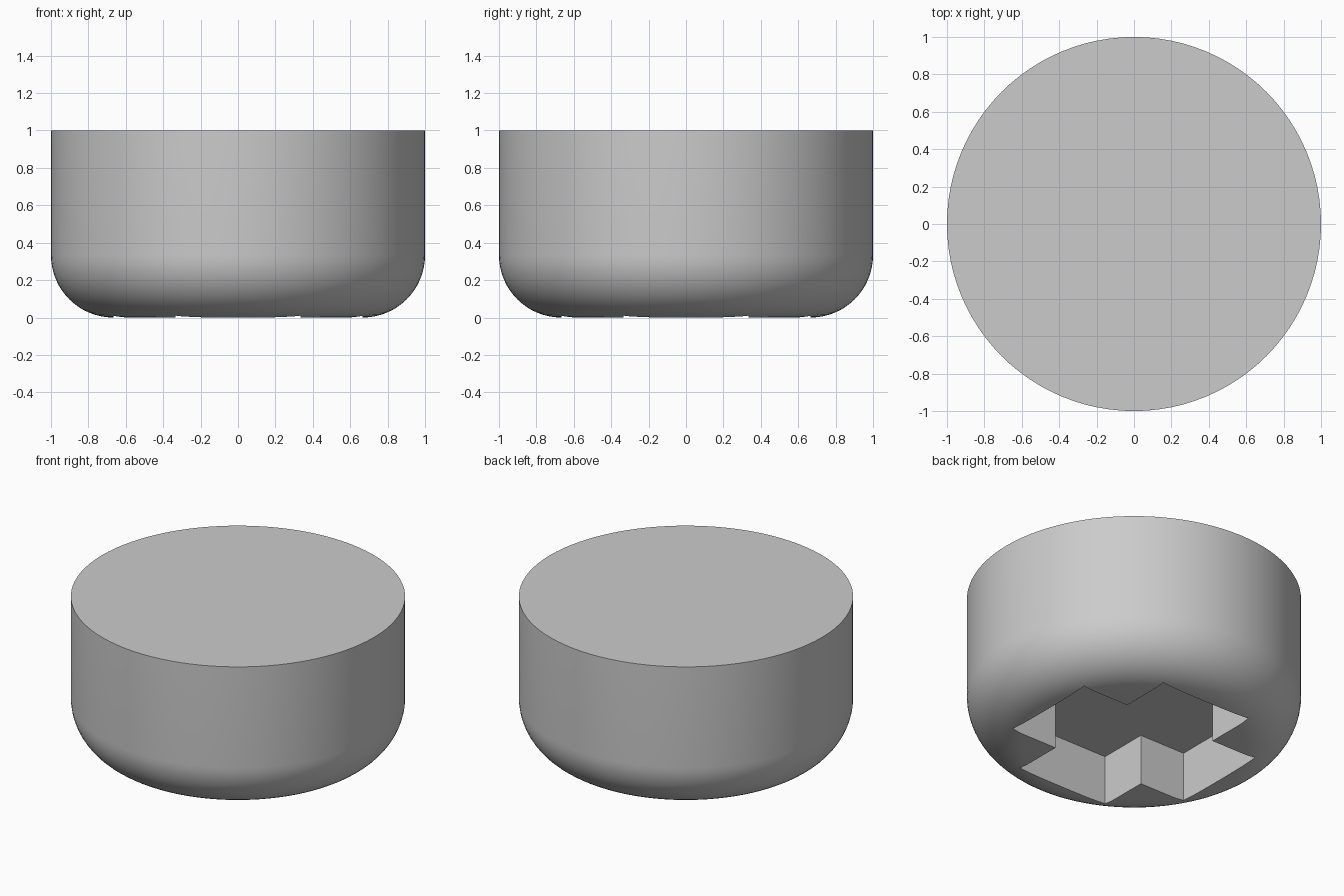
import bpy, bmesh
from math import sin, cos, pi, radians

cube = bpy.data.objects.get("Cube")
if cube:
    bpy.data.objects.remove(cube, do_unlink=True)

SEGMENTS = 96
FILLET = 1 / 3      # rounded lower rim
DEPTH = 1 / 3       # socket depth
ARM_HALF = 1 / 3    # half width of a cross arm
ARM_REACH = 2 / 3   # centre to arm tip

grey = bpy.data.materials.new("plain grey")
grey.use_nodes = True
colour = (0.6, 0.6, 0.6, 1)
grey.diffuse_color = colour
grey.node_tree.nodes["Principled BSDF"].inputs["Base Color"].default_value = colour


def make_object(name, bm):
    bmesh.ops.recalc_face_normals(bm, faces=bm.faces)
    mesh = bpy.data.meshes.new(name)
    bm.to_mesh(mesh)
    bm.free()
    mesh.materials.append(grey)
    obj = bpy.data.objects.new(name, mesh)
    bpy.context.collection.objects.link(obj)
    return obj


# Round body: flat caps joined by a lathed wall with a quarter-round lower rim
profile = [(1 - FILLET + FILLET * sin(a), FILLET - FILLET * cos(a))
           for a in (i / 16 * pi / 2 for i in range(17))] + [(1, 1)]
bm = bmesh.new()
rings = [[bm.verts.new((r * cos(2 * pi * i / SEGMENTS), r * sin(2 * pi * i / SEGMENTS), z))
          for i in range(SEGMENTS)] for r, z in profile]
for low, high in zip(rings, rings[1:]):
    for i in range(SEGMENTS):
        j = (i + 1) % SEGMENTS
        bm.faces.new((low[i], low[j], high[j], high[i]))
bm.faces.new(rings[0])
bm.faces.new(rings[-1])
body = make_object("round_body", bm)

# Cross-shaped cutter: one arm outline turned through four quarters, then extruded
outline = []
x, y = ARM_REACH, ARM_HALF
for c, s in ((1, 0), (0, 1), (-1, 0), (0, -1)):
    for px, py in ((x, -y), (x, y), (y, y)):
        outline.append((c * px - s * py, s * px + c * py))
bm = bmesh.new()
base = bm.faces.new([bm.verts.new((px, py, -0.2)) for px, py in outline])
top = bmesh.ops.extrude_face_region(bm, geom=[base])
bmesh.ops.translate(bm, vec=(0, 0, DEPTH + 0.2),
                    verts=[v for v in top["geom"] if isinstance(v, bmesh.types.BMVert)])
cutter = make_object("socket_cutter", bm)
cutter.hide_render = True

# Cut the socket into the underside
cut = body.modifiers.new("cross socket", 'BOOLEAN')
cut.operation = 'DIFFERENCE'
cut.solver = 'EXACT'
cut.object = cutter
bpy.ops.object.select_all(action='DESELECT')
bpy.context.view_layer.objects.active = body
body.select_set(True)
bpy.ops.object.modifier_apply(modifier=cut.name)
bpy.data.objects.remove(cutter, do_unlink=True)
bpy.ops.object.shade_smooth_by_angle(angle=radians(30))
